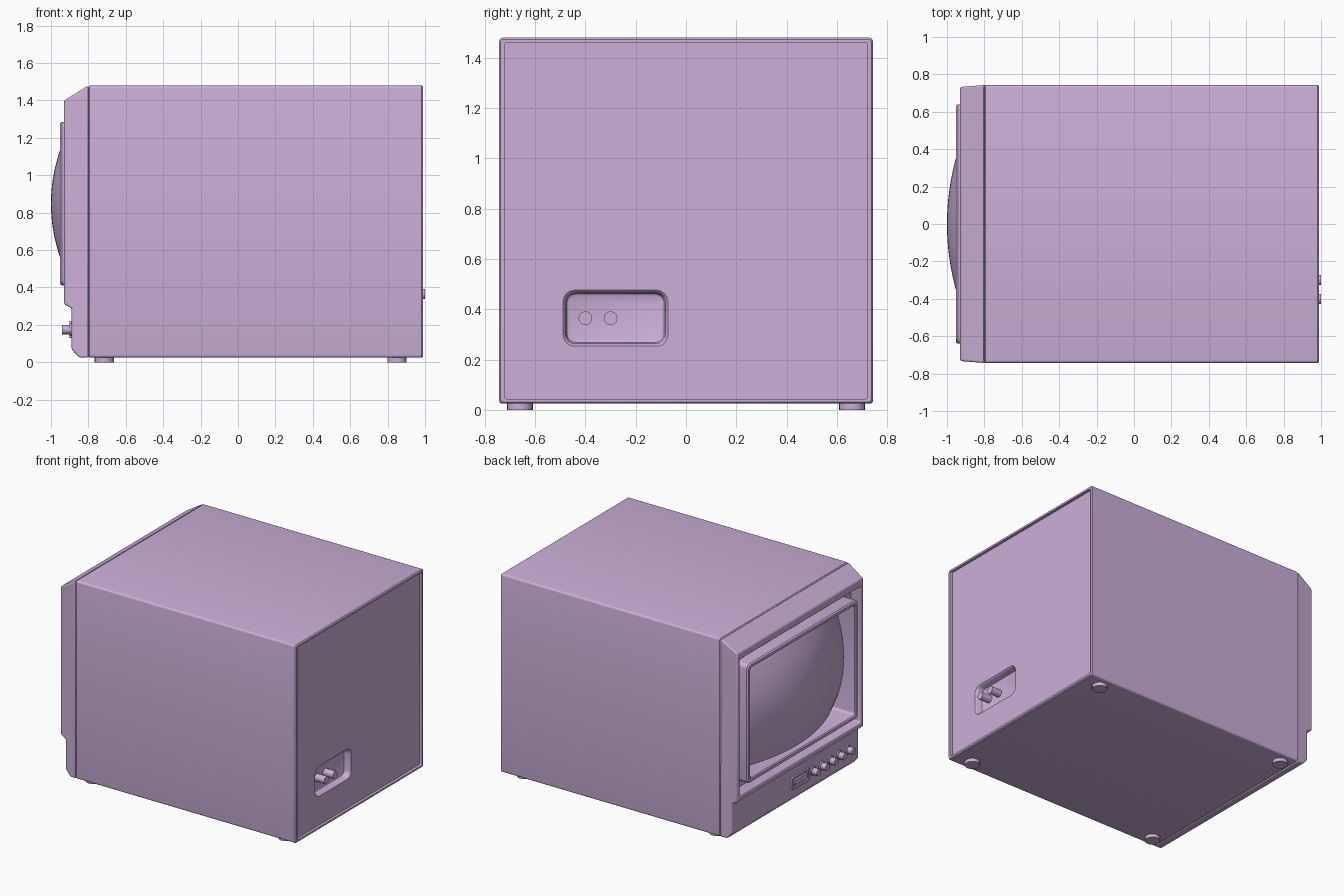
import bpy, bmesh, math
from mathutils import Matrix

if "Cube" in bpy.data.objects:
    bpy.data.objects.remove(bpy.data.objects["Cube"])

mauve = bpy.data.materials.new("mauve plastic")
mauve.use_nodes = True
COLOUR = (0.60, 0.43, 0.69, 1)
mauve.diffuse_color = COLOUR
mauve.node_tree.nodes["Principled BSDF"].inputs["Base Color"].default_value = COLOUR


def activate(ob):
    bpy.ops.object.select_all(action="DESELECT")
    ob.select_set(True)
    bpy.context.view_layer.objects.active = ob


def finish(name, bm):
    """Turn a bmesh into a smooth-shaded object with crisp edges."""
    bmesh.ops.recalc_face_normals(bm, faces=bm.faces)
    me = bpy.data.meshes.new(name)
    bm.to_mesh(me)
    bm.free()
    me.materials.append(mauve)
    ob = bpy.data.objects.new(name, me)
    bpy.context.collection.objects.link(ob)
    activate(ob)
    bpy.ops.object.shade_smooth_by_angle(angle=math.radians(35))
    return ob


def loft(name, cy, cz, stations, caps=True, loop=False):
    """Skin rounded rectangles given as (x, half width, half height, corner radius)."""
    bm = bmesh.new()
    rings = []
    for x, hy, hz, r in stations:
        ring = []
        for q, (sy, sz) in enumerate(((1, 1), (-1, 1), (-1, -1), (1, -1))):
            for i in range(5):
                a = (q + i / 4) * math.pi / 2
                ring.append(bm.verts.new((x, cy + sy * (hy - r) + r * math.cos(a),
                                          cz + sz * (hz - r) + r * math.sin(a))))
        rings.append(ring)
    pairs = list(zip(rings, rings[1:])) + ([(rings[-1], rings[0])] if loop else [])
    for a, b in pairs:
        for i in range(len(a)):
            j = (i + 1) % len(a)
            bm.faces.new((a[i], a[j], b[j], b[i]))
    if caps and not loop:
        bm.faces.new(rings[0])
        bm.faces.new(rings[-1])
    return finish(name, bm)


def cylinder(name, centre, radius, depth, axis="Z"):
    bm = bmesh.new()
    bmesh.ops.create_cone(bm, cap_ends=True, segments=24, radius1=radius,
                          radius2=radius, depth=depth)
    if axis == "X":
        bm.transform(Matrix.Rotation(math.pi / 2, 4, "Y"))
    bm.transform(Matrix.Translation(centre))
    return finish(name, bm)


def cut(ob, cutter):
    mod = ob.modifiers.new("cut", "BOOLEAN")
    mod.object, mod.operation, mod.solver = cutter, "DIFFERENCE", "EXACT"
    activate(ob)
    bpy.ops.object.modifier_apply(modifier=mod.name)
    bpy.data.objects.remove(cutter)


# Main shell: hollow box with a thin rim at the back
MID = 0.7525
loft("cabinet_shell", 0, MID, [
    (-0.70, 0.715, 0.70, 0.01), (-0.80, 0.715, 0.70, 0.01),
    (-0.80, 0.738, 0.721, 0.012), (-0.794, 0.743, 0.7275, 0.014),
    (0.982, 0.743, 0.7275, 0.014), (0.99, 0.737, 0.721, 0.012),
    (0.99, 0.722, 0.708, 0.008), (0.90, 0.722, 0.708, 0.008)], loop=True)

# Back panel with a rounded socket recess
panel = loft("back_panel", 0, MID, [(0.88, 0.723, 0.709, 0.008),
                                    (0.97, 0.723, 0.709, 0.008)])
cut(panel, loft("recess_cutter", -0.28, 0.365, [
    (0.92, 0.185, 0.088, 0.03), (0.924, 0.193, 0.096, 0.035),
    (0.932, 0.197, 0.10, 0.038), (0.955, 0.198, 0.101, 0.038),
    (0.966, 0.204, 0.107, 0.042), (0.975, 0.214, 0.117, 0.05)]))
activate(panel)
bpy.ops.object.shade_smooth_by_angle(angle=math.radians(35))
for i, y in enumerate((-0.40, -0.30)):
    cylinder(f"socket_{i + 1}", (0.955, y, 0.365), 0.027, 0.09, "X")

# Front bezel: side profile swept across the width, tapering to the front
profile = [(-0.80, 1.48), (-0.93, 1.40), (-0.93, 0.31), (-0.89, 0.29),
           (-0.89, 0.07), (-0.85, 0.025), (-0.80, 0.025)]
bm = bmesh.new()
sides = [[bm.verts.new((x, s * (0.743 + (x + 0.80) * 0.08), z)) for x, z in profile]
         for s in (-1, 1)]
for side in sides:
    bm.faces.new(side)
for i in range(len(profile)):
    j = (i + 1) % len(profile)
    bm.faces.new((sides[0][i], sides[0][j], sides[1][j], sides[1][i]))
bezel = finish("front_bezel", bm)
SCREEN_Z = 0.848
cut(bezel, loft("opening_cutter", 0, SCREEN_Z, [(-1.1, 0.70, 0.497, 0.01),
                                                (-0.7, 0.70, 0.497, 0.01)]))
bevel = bezel.modifiers.new("soft_edges", "BEVEL")
bevel.width, bevel.segments, bevel.limit_method = 0.01, 3, "ANGLE"
activate(bezel)
bpy.ops.object.modifier_apply(modifier=bevel.name)
bpy.ops.object.shade_smooth_by_angle(angle=math.radians(35))

# Screen surround: deep groove floor, raised lip, then the inner wall
loft("screen_surround", 0, SCREEN_Z, [
    (-0.85, 0.71, 0.507, 0.01), (-0.85, 0.64, 0.437, 0.03),
    (-0.942, 0.64, 0.437, 0.03), (-0.952, 0.632, 0.429, 0.025),
    (-0.952, 0.614, 0.411, 0.02), (-0.945, 0.607, 0.404, 0.02),
    (-0.72, 0.60, 0.397, 0.02)], caps=False)

# Bulging picture tube
bm = bmesh.new()
bmesh.ops.create_grid(bm, x_segments=32, y_segments=24, size=1)
for v in bm.verts:
    y, z = v.co.x * 0.605, v.co.y * 0.402
    v.co = (-1 + y * y / 2.6 + z * z / 1.7, -y, SCREEN_Z + z)
screen = finish("screen", bm)
if screen.data.polygons[0].normal.x > 0:
    screen.data.flip_normals()

# Control row: switch and five knobs
loft("switch_frame", -0.05, 0.175, [
    (-0.88, 0.10, 0.045, 0.008), (-0.902, 0.10, 0.045, 0.008),
    (-0.902, 0.085, 0.032, 0.006), (-0.88, 0.085, 0.032, 0.006)], loop=True)
loft("switch_button", -0.05, 0.175, [(-0.88, 0.07, 0.02, 0.005),
                                     (-0.904, 0.07, 0.02, 0.005)])
for i in range(5):
    y = -0.20 - 0.102 * i
    cylinder(f"knob_collar_{i + 1}", (-0.89, y, 0.175), 0.033, 0.02, "X")
    cylinder(f"knob_{i + 1}", (-0.91, y, 0.175), 0.025, 0.06, "X")

# Feet
for end, x in (("front", -0.715), ("rear", 0.85)):
    for side, y in (("left", 0.66), ("right", -0.66)):
        cylinder(f"{end}_{side}_foot", (x, y, 0.02), 0.051, 0.04)
